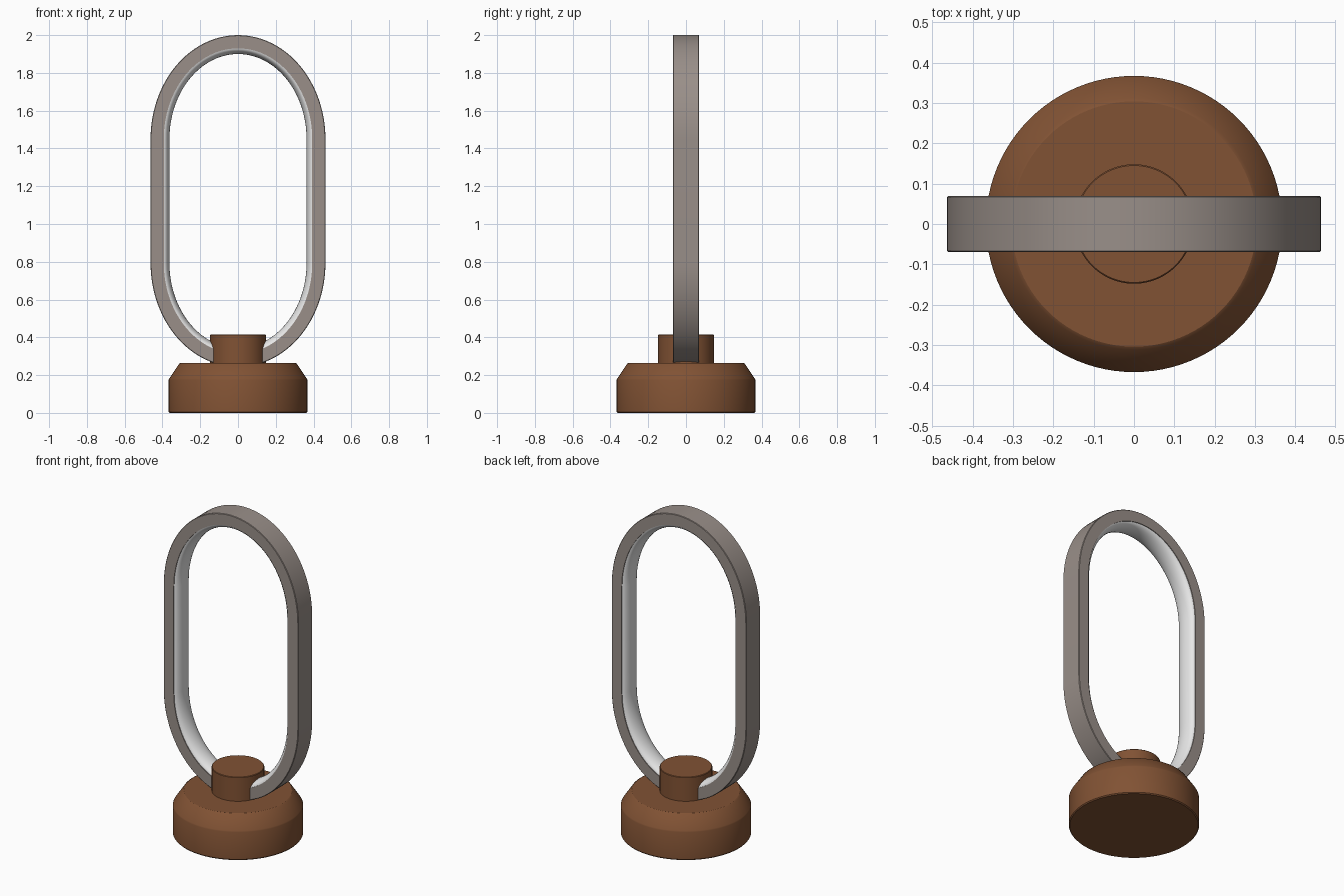
import bpy, bmesh, math

if "Cube" in bpy.data.objects:
    bpy.data.objects.remove(bpy.data.objects["Cube"])


def material(name, rgb):
    m = bpy.data.materials.new(name)
    m.diffuse_color = (*rgb, 1)
    m.use_nodes = True
    m.node_tree.nodes["Principled BSDF"].inputs["Base Color"].default_value = m.diffuse_color
    return m


BROWN = material("brown wood", (0.22, 0.085, 0.034))
GREY = material("warm grey metal", (0.32, 0.275, 0.25))
WHITE = material("white diffuser", (0.85, 0.85, 0.85))


def finish(bm, name, mat, angle=25):
    bmesh.ops.recalc_face_normals(bm, faces=bm.faces)
    me = bpy.data.meshes.new(name)
    bm.to_mesh(me)
    bm.free()
    me.materials.append(mat)
    ob = bpy.data.objects.new(name, me)
    bpy.context.collection.objects.link(ob)
    bpy.ops.object.select_all(action='DESELECT')
    ob.select_set(True)
    bpy.context.view_layer.objects.active = ob
    bpy.ops.object.shade_smooth_by_angle(angle=math.radians(angle))
    return ob


def lathe(name, profile, mat, n=96):
    """Capped solid of revolution from (radius, z) points."""
    bm = bmesh.new()
    rings = [[bm.verts.new((r * math.cos(2 * math.pi * i / n),
                            r * math.sin(2 * math.pi * i / n), z)) for i in range(n)]
             for r, z in profile]
    for a, b in zip(rings, rings[1:]):
        for i in range(n):
            j = (i + 1) % n
            bm.faces.new((a[i], a[j], b[j], b[i]))
    bm.faces.new(rings[0])
    bm.faces.new(rings[-1])
    return finish(bm, name, mat)


# Oval outline: half ellipses joined by straight sides, with outward normals
HALF_W, RISE, TOP, BOTTOM = 0.463, 0.55, 2.0, 0.243


def oval(n=48):
    pts = []
    for start, cz in ((0, TOP - RISE), (math.pi, BOTTOM + RISE)):
        for i in range(n + 1):
            t = start + math.pi * i / n
            nx, nz = math.cos(t) / HALF_W, math.sin(t) / RISE
            d = math.hypot(nx, nz)
            pts.append((HALF_W * math.cos(t), cz + RISE * math.sin(t), nx / d, nz / d))
    return pts


def sweep(name, section, mat):
    """Closed sweep of (inward depth, y) points around the oval."""
    bm = bmesh.new()
    rings = [[bm.verts.new((x - nx * d, y, z - nz * d)) for d, y in section]
             for x, z, nx, nz in oval()]
    k = len(section)
    for q, a in enumerate(rings):
        b = rings[(q + 1) % len(rings)]
        for i in range(k):
            j = (i + 1) % k
            bm.faces.new((a[i], a[j], b[j], b[i]))
    return finish(bm, name, mat, 40)


# Turned base with chamfered shoulder, and the post clamping the ring
lathe("base", [(0.362, 0), (0.367, 0.006), (0.367, 0.175), (0.364, 0.182),
               (0.312, 0.26), (0.304, 0.265)], BROWN)
lathe("post", [(0.148, 0.26), (0.148, 0.412), (0.145, 0.415)], BROWN)

# Metal band
sweep("ring_frame", [(0.003, -0.07), (0, -0.067), (0, 0.067), (0.003, 0.07),
                     (0.07, 0.07), (0.07, -0.07)], GREY)

# Rounded light strip bulging inward from the band
arc = [(0.068 + 0.032 * math.sin(math.pi * i / 12), -0.066 * math.cos(math.pi * i / 12))
       for i in range(13)]
sweep("light_strip", arc, WHITE)
